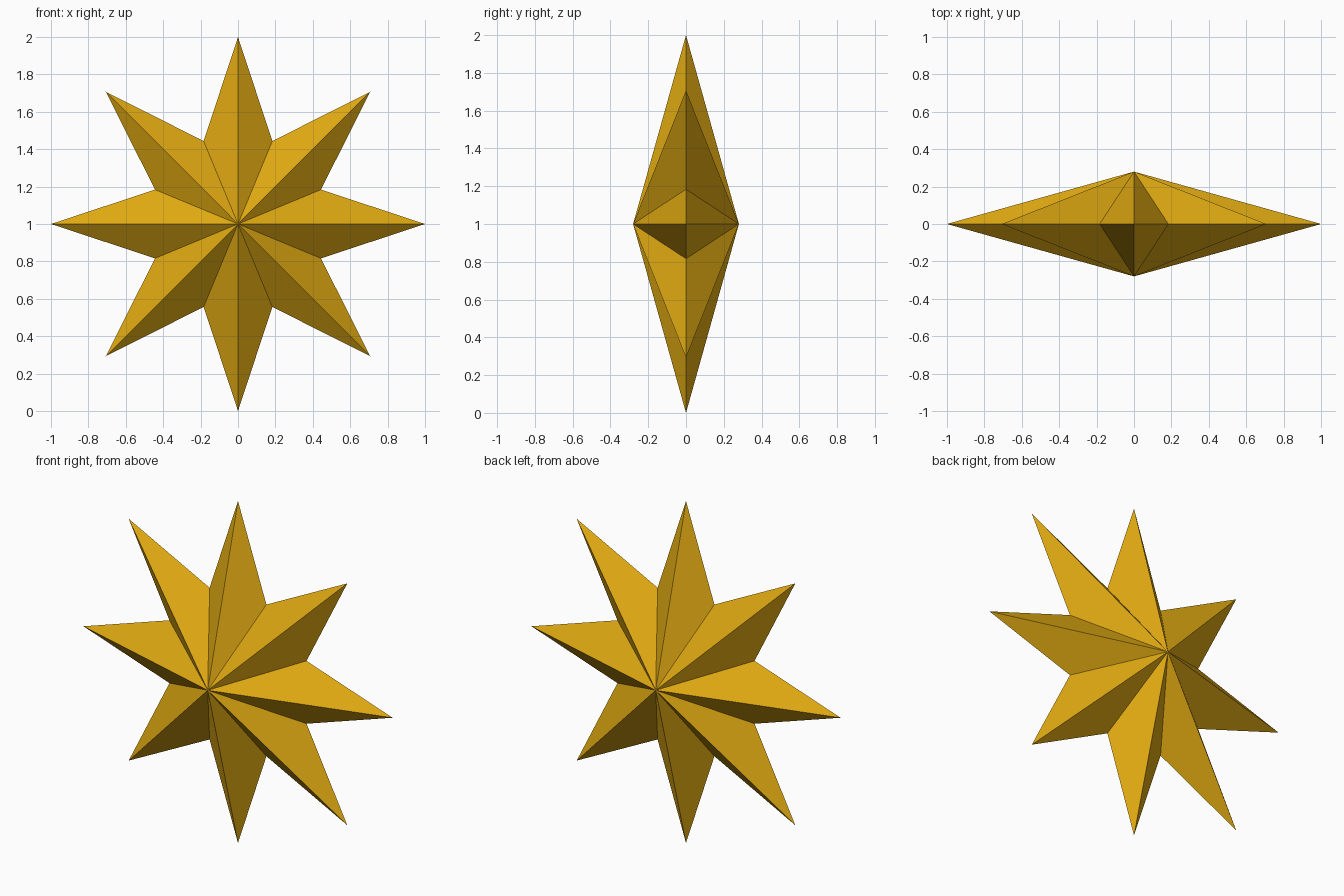
import bpy, bmesh
from math import sin, cos, pi

if "Cube" in bpy.data.objects:
    bpy.data.objects.remove(bpy.data.objects["Cube"])

POINTS = 8
OUTER, INNER, DEPTH = 1.0, 0.48, 0.28
CENTRE_Z = 1.0

bm = bmesh.new()

# Star outline in the XZ plane, alternating tips and notches
rim = []
for i in range(POINTS * 2):
    r = INNER if i % 2 else OUTER
    a = pi * i / POINTS
    rim.append(bm.verts.new((r * cos(a), 0, CENTRE_Z + r * sin(a))))

# Front and back peaks, joined to the outline by flat facets
for y in (-DEPTH, DEPTH):
    peak = bm.verts.new((0, y, CENTRE_Z))
    for i, v in enumerate(rim):
        bm.faces.new((v, rim[(i + 1) % len(rim)], peak))
bmesh.ops.recalc_face_normals(bm, faces=bm.faces)

mesh = bpy.data.meshes.new("star")
bm.to_mesh(mesh)
bm.free()
star = bpy.data.objects.new("star", mesh)
bpy.context.collection.objects.link(star)

# Gold colour
gold = bpy.data.materials.new("gold")
gold.diffuse_color = (0.75, 0.4, 0.006, 1)
gold.use_nodes = True
gold.node_tree.nodes["Principled BSDF"].inputs["Base Color"].default_value = gold.diffuse_color
mesh.materials.append(gold)
